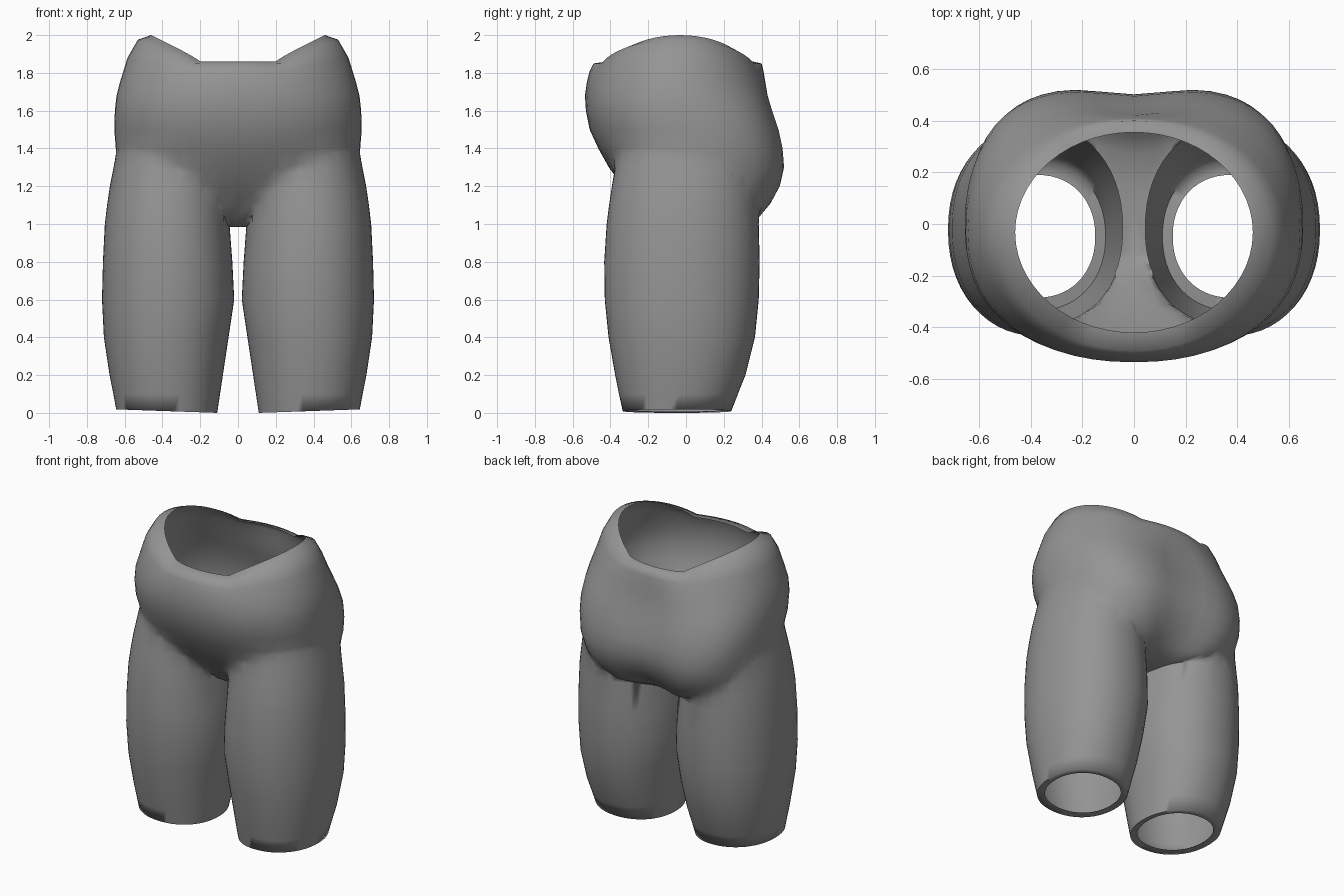
import bpy, bmesh, math
from mathutils import Vector

old = bpy.data.objects.get("Cube")
if old:
    bpy.data.objects.remove(old, do_unlink=True)

SEGMENTS = 56
grey = bpy.data.materials.new("mid grey cloth")
grey.use_nodes = True
grey.diffuse_color = (0.3, 0.3, 0.3, 1)
grey.node_tree.nodes["Principled BSDF"].inputs["Base Color"].default_value = (0.3, 0.3, 0.3, 1)


def signed_power(v, p):
    return math.copysign(abs(v) ** p, v)


def loft(name, rows, end_centres, roundness, shape):
    """Closed loft; each row is z, x_min, x_max, y_front, y_back."""
    bm = bmesh.new()
    rings = []
    for z, x0, x1, y0, y1 in rows:
        ring = []
        for i in range(SEGMENTS):
            a = math.tau * i / SEGMENTS
            n = roundness(z, math.sin(a))
            c = signed_power(math.cos(a), 2 / n)
            s = signed_power(math.sin(a), 2 / n)
            p = Vector(((x0 + x1) / 2 + c * (x1 - x0) / 2,
                        (y0 + y1) / 2 + s * (y1 - y0) / 2, z))
            shape(p, c, s)
            ring.append(bm.verts.new(p))
        rings.append(ring)
    for low, high in zip(rings, rings[1:]):
        for i in range(SEGMENTS):
            j = (i + 1) % SEGMENTS
            bm.faces.new((low[i], low[j], high[j], high[i]))
    for ring, centre in zip((rings[0], rings[-1]), end_centres):
        hub = bm.verts.new(centre)
        for i in range(SEGMENTS):
            bm.faces.new((ring[i], ring[(i + 1) % SEGMENTS], hub))
    bmesh.ops.recalc_face_normals(bm, faces=bm.faces)
    mesh = bpy.data.meshes.new(name)
    bm.to_mesh(mesh)
    bm.free()
    mesh.materials.append(grey)
    obj = bpy.data.objects.new(name, mesh)
    bpy.context.collection.objects.link(obj)
    return obj


def hip_roundness(z, s):
    # Fuller at the rear, plain ellipse at the waist
    full = min(1, max(0, (1.86 - z) / 0.3))
    return 2.0 + full * (0.3 + 0.75 * max(0, s))


def shape_hips(p, c, s):
    # Shallow cleft between the two rear lobes, which spread below
    if s > 0:
        low = min(1, max(0, (1.3 - p.z) / 0.3))
        depth = (0.04 + 0.06 * low) * min(1, max(0, (1.8 - p.z) / 0.3))
        p.y -= depth * s * math.exp(-(p.x / 0.14) ** 2)
        p.x *= 1 + 0.3 * low * s
    # Waist rises at the sides
    if p.z > 1.76:
        g = max(0, (abs(c) - 0.43) / 0.57) ** 0.9
        p.z += 0.14 * g * min(1, (p.z - 1.76) / 0.1)


def shape_leg(p, c, s):
    # Hem climbs slightly toward the outside
    if p.z < 0.05:
        p.z += 0.035 * max(0, abs(p.x) - 0.11)


# Hips: z, half width, front, back
hip_profile = [
    (0.985, 0.07, -0.12, 0.24), (1.0, 0.2, -0.15, 0.37), (1.04, 0.33, -0.19, 0.425),
    (1.1, 0.45, -0.25, 0.475), (1.2, 0.56, -0.345, 0.527), (1.3, 0.63, -0.415, 0.543),
    (1.4, 0.65, -0.47, 0.53), (1.5, 0.655, -0.51, 0.5), (1.6, 0.652, -0.53, 0.466),
    (1.68, 0.643, -0.535, 0.442), (1.75, 0.625, -0.525, 0.427), (1.81, 0.585, -0.51, 0.41),
    (1.85, 0.53, -0.49, 0.40), (1.86, 0.46, -0.42, 0.355)]
waist_hub = Vector((0, 0, 1.9))
hips = loft("shorts", [(z, -w, w, f, b) for z, w, f, b in hip_profile],
            (Vector((0, 0.06, 0.983)), waist_hub), hip_roundness, shape_hips)

# Legs: z, inner side, outer side, front, back
leg_profile = [
    (0.006, 0.15, 0.60, -0.285, 0.19), (0.0, 0.11, 0.645, -0.335, 0.24),
    (0.1, 0.095, 0.66, -0.355, 0.275), (0.2, 0.08, 0.68, -0.375, 0.315),
    (0.4, 0.05, 0.71, -0.41, 0.365), (0.6, 0.02, 0.72, -0.43, 0.385),
    (0.8, 0.03, 0.715, -0.433, 0.39), (1.0, 0.045, 0.705, -0.42, 0.385),
    (1.1, 0.05, 0.695, -0.41, 0.38), (1.2, 0.05, 0.682, -0.395, 0.375),
    (1.3, 0.07, 0.66, -0.375, 0.365), (1.4, 0.10, 0.635, -0.35, 0.34),
    (1.5, 0.16, 0.59, -0.29, 0.28)]
hubs = [waist_hub]
helpers = []
for side, name in ((1, "left_leg"), (-1, "right_leg")):
    rows = [(z, *sorted((side * a, side * b)), f, k) for z, a, b, f, k in leg_profile]
    hub = Vector((side * 0.375, -0.05, 0.01))
    hubs.append(hub)
    leg = loft(name, rows, (hub, Vector((side * 0.375, 0, 1.52))),
               lambda z, s: 2.15, shape_leg)
    leg.hide_render = True
    helpers.append(leg)
    union = hips.modifiers.new(name, 'BOOLEAN')
    union.operation = 'UNION'
    union.solver = 'EXACT'
    union.object = leg

# Bake the joined surface and remove the helper legs
graph = bpy.context.evaluated_depsgraph_get()
joined = bpy.data.meshes.new_from_object(hips.evaluated_get(graph))
hips.modifiers.clear()
hips.data = joined
for leg in helpers:
    bpy.data.objects.remove(leg, do_unlink=True)

# Open the waist and leg holes, then soften the folds where legs meet hips
bm = bmesh.new()
bm.from_mesh(joined)
ends = [v for v in bm.verts if any((v.co - h).length < 0.02 for h in hubs)]
bmesh.ops.delete(bm, geom=ends, context='VERTS')
bmesh.ops.remove_doubles(bm, verts=bm.verts, dist=0.004)
bmesh.ops.triangulate(bm, faces=[f for f in bm.faces if len(f.verts) > 4])
fold = [v for v in bm.verts if 1.04 < v.co.z < 1.48]
for _ in range(3):
    bmesh.ops.smooth_vert(bm, verts=fold, factor=0.4,
                          use_axis_x=True, use_axis_y=True, use_axis_z=True)
bm.to_mesh(joined)
bm.free()

bpy.ops.object.select_all(action='DESELECT')
hips.select_set(True)
bpy.context.view_layer.objects.active = hips
bpy.ops.object.shade_smooth_by_angle(angle=math.radians(85))
